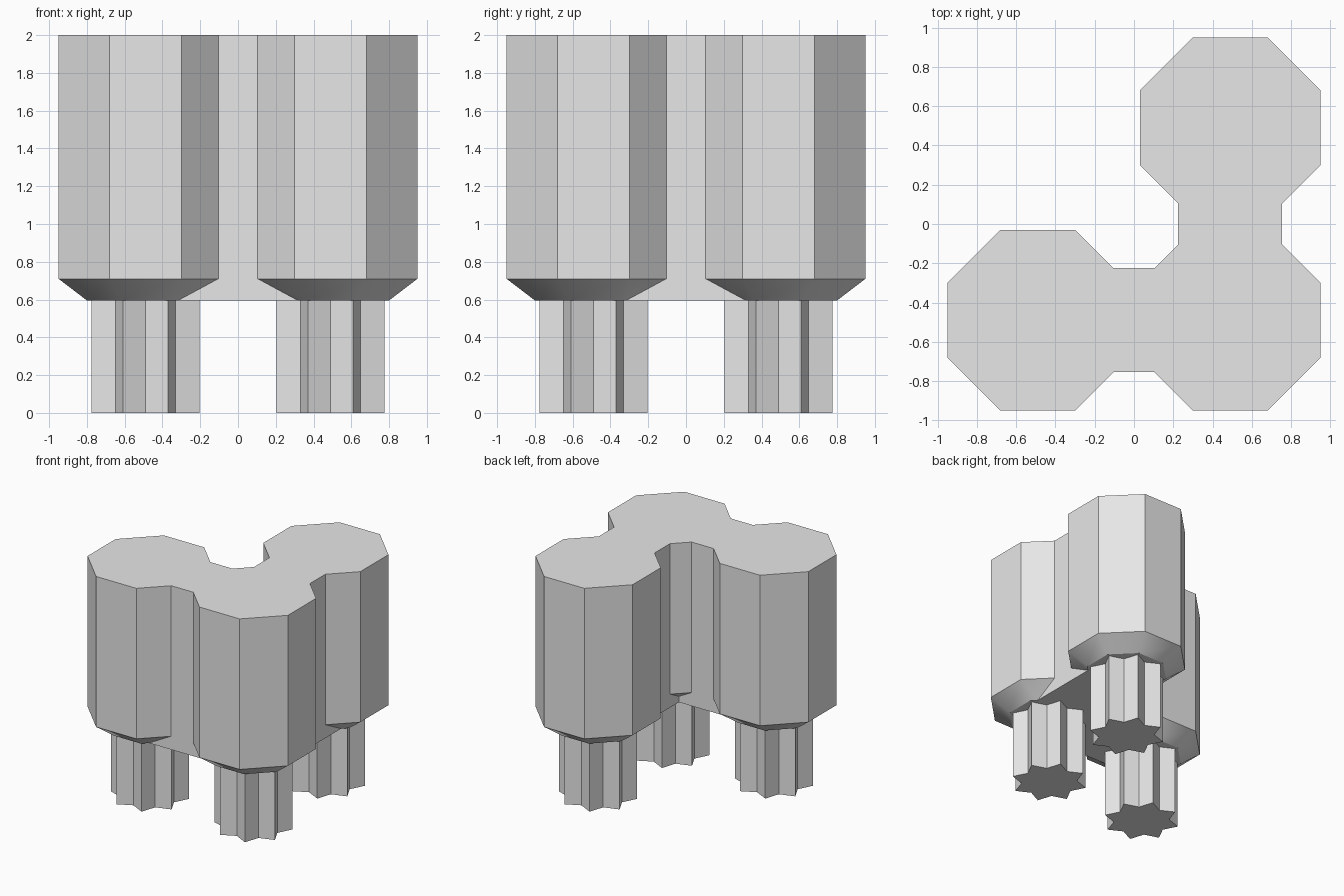
import bpy
import math

cube = bpy.data.objects.get("Cube")
if cube:
    bpy.data.objects.remove(cube, do_unlink=True)

# Dimensions
OFFSET = 0.49            # column centres from the middle
TOP, SHOULDER, BASE = 2.0, 0.71, 0.595
WIDE, NARROW = 0.498, 0.335   # octagon corner radii
LINK = 0.265             # half width of the connecting bridges
TIP, VALLEY = 0.31, 0.226     # fluted leg radii
CENTRES = {"corner": (OFFSET, -OFFSET), "left_arm": (OFFSET, OFFSET),
           "right_arm": (-OFFSET, -OFFSET)}

grey = bpy.data.materials.new("plain grey")
grey.use_nodes = True
colour = (0.8, 0.8, 0.8, 1)
grey.diffuse_color = colour
grey.node_tree.nodes["Principled BSDF"].inputs["Base Color"].default_value = colour


def ring(centre, radii, count, z, turn=0.0):
    """Closed ring of points whose radius cycles through the given radii."""
    points = []
    for i in range(count):
        a = turn + math.tau * i / count
        r = radii[i % len(radii)]
        points.append((centre[0] + r * math.cos(a), centre[1] + r * math.sin(a), z))
    return points


def loft(name, rings):
    """Solid skin through a stack of rings, bottom to top."""
    n = len(rings[0])
    faces = [tuple(reversed(range(n)))]
    for k in range(len(rings) - 1):
        for i in range(n):
            j = (i + 1) % n
            faces.append((k * n + i, k * n + j, (k + 1) * n + j, (k + 1) * n + i))
    faces.append(tuple(range((len(rings) - 1) * n, len(rings) * n)))
    mesh = bpy.data.meshes.new(name)
    mesh.from_pydata([p for r in rings for p in r], [], faces)
    mesh.materials.append(grey)
    obj = bpy.data.objects.new(name, mesh)
    bpy.context.collection.objects.link(obj)
    return obj


def bridge(name, x0, x1, y0, y1):
    return loft(name, [[(x0, y0, z), (x1, y0, z), (x1, y1, z), (x0, y1, z)]
                       for z in (BASE, TOP)])


def activate(obj):
    bpy.ops.object.select_all(action="DESELECT")
    obj.select_set(True)
    bpy.context.view_layer.objects.active = obj


# Octagonal columns tapering in at the bottom, and fluted legs below
columns = []
for name, c in CENTRES.items():
    turn = math.pi / 8
    columns.append(loft(name + "_column", [
        ring(c, [NARROW], 8, BASE, turn),
        ring(c, [WIDE], 8, SHOULDER, turn),
        ring(c, [WIDE], 8, TOP, turn)]))
    loft(name + "_leg", [ring(c, [VALLEY, TIP], 16, z) for z in (0, BASE + 0.01)])

# Bridges from the corner column to both arms
near, far = OFFSET - LINK, OFFSET + LINK
parts = [bridge("front_bridge", -OFFSET, OFFSET, -far, -near),
         bridge("side_bridge", near, far, -OFFSET, OFFSET)]

# Fuse columns and bridges into one body
body = columns[0]
body.name = "body"
for part in parts + columns[1:]:
    activate(body)
    mod = body.modifiers.new("fuse", "BOOLEAN")
    mod.operation = "UNION"
    mod.solver = "EXACT"
    mod.object = part
    bpy.ops.object.modifier_apply(modifier=mod.name)
    bpy.data.objects.remove(part, do_unlink=True)

# Smooth the tapers while keeping the column edges crisp
activate(body)
bpy.ops.object.shade_smooth_by_angle(angle=math.radians(30))
